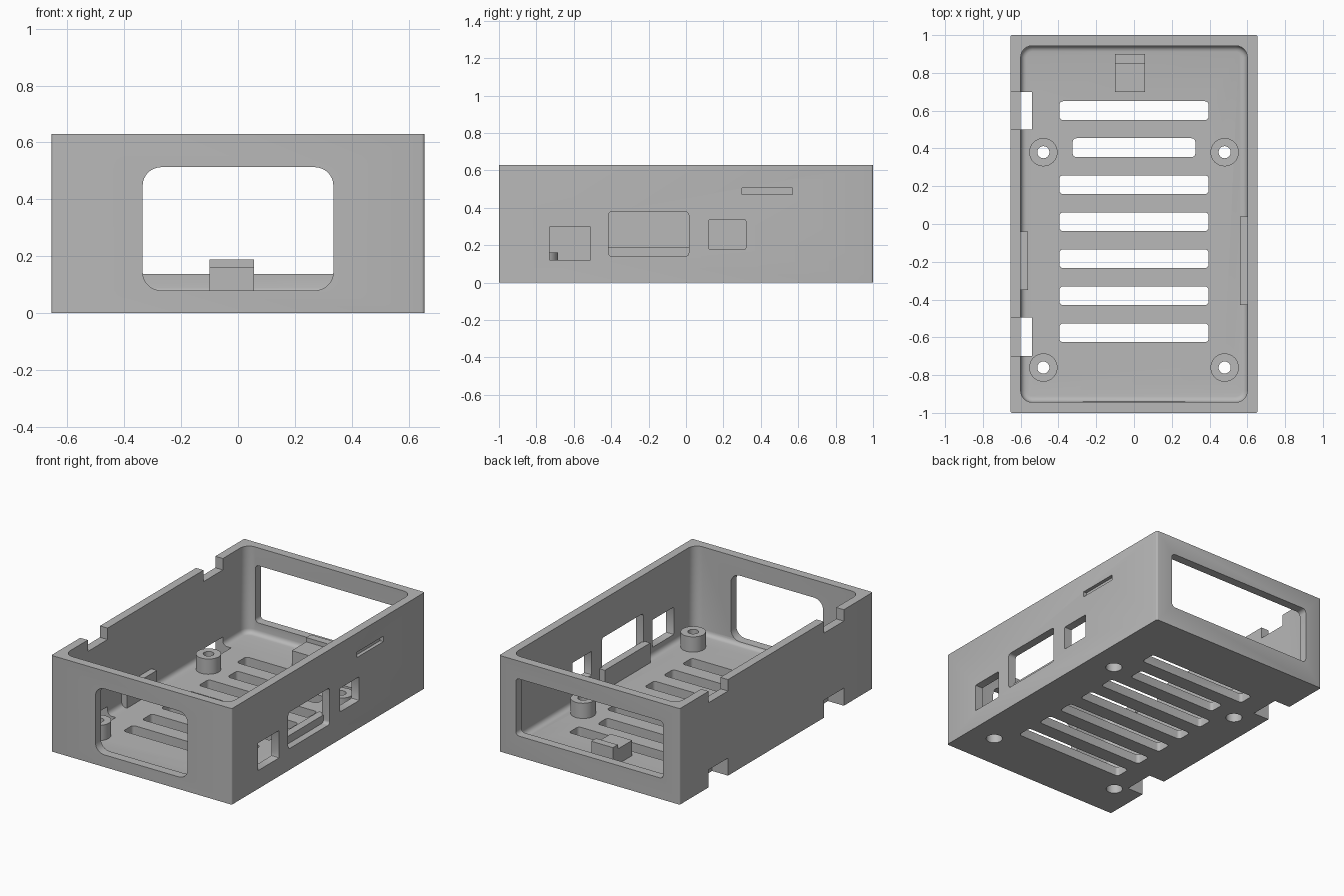
import bpy, bmesh, math
from mathutils import Vector

cube = bpy.data.objects.get("Cube")
if cube:
    bpy.data.objects.remove(cube, do_unlink=True)

grey = bpy.data.materials.new("plain_grey")
grey.use_nodes = True
grey.diffuse_color = (0.48, 0.48, 0.48, 1)
grey.node_tree.nodes["Principled BSDF"].inputs["Base Color"].default_value = (0.48, 0.48, 0.48, 1)


def add_box(bm, x, y, z, axis=2, radius=0.0, segments=5):
    """Box from ranges, with the edges along one axis rounded."""
    part = bmesh.new()
    bmesh.ops.create_cube(part, size=1)
    for v in part.verts:
        v.co = Vector([r[0] if c < 0 else r[1] for c, r in zip(v.co, (x, y, z))])
    if radius:
        edges = [e for e in part.edges
                 if abs((e.verts[0].co - e.verts[1].co).normalized()[axis]) > 0.9]
        bmesh.ops.bevel(part, geom=edges, offset=radius, segments=segments,
                        profile=0.5, affect='EDGES')
    mesh = bpy.data.meshes.new("temp")
    part.to_mesh(mesh)
    part.free()
    bm.from_mesh(mesh)
    bpy.data.meshes.remove(mesh)


def make(name, bm):
    bmesh.ops.recalc_face_normals(bm, faces=bm.faces[:])
    mesh = bpy.data.meshes.new(name)
    bm.to_mesh(mesh)
    bm.free()
    mesh.materials.append(grey)
    obj = bpy.data.objects.new(name, mesh)
    bpy.context.collection.objects.link(obj)
    return obj


def activate(obj):
    bpy.ops.object.select_all(action='DESELECT')
    obj.select_set(True)
    bpy.context.view_layer.objects.active = obj


def cut(target, cutter):
    cutter.hide_render = True
    mod = target.modifiers.new("cut", 'BOOLEAN')
    mod.operation = 'DIFFERENCE'
    mod.solver = 'EXACT'
    mod.object = cutter
    activate(target)
    bpy.ops.object.modifier_apply(modifier=mod.name)
    bpy.data.objects.remove(cutter, do_unlink=True)


def smooth(obj):
    activate(obj)
    bpy.ops.object.shade_smooth_by_angle(angle=math.radians(35))


FLOOR = 0.06
POSTS = [(sx * 0.48, y) for sx in (-1, 1) for y in (0.38, -0.76)]

# Outer tray
bm = bmesh.new()
add_box(bm, (-0.655, 0.655), (-1, 1), (0, 0.63), 2, 0.01, 3)
tray = make("tray", bm)

# Hollow with rounded corners and a fillet around the floor
bm = bmesh.new()
add_box(bm, (-0.6, 0.6), (-0.943, 0.943), (FLOOR, 0.8), 2, 0.06, 6)
rim = [e for e in bm.edges if all(v.co.z < FLOOR + 0.001 for v in e.verts)]
bmesh.ops.bevel(bm, geom=rim, offset=0.03, segments=4, profile=0.5, affect='EDGES')
cut(tray, make("hollow_cutter", bm))

bm = bmesh.new()
# Vent slots
for i in range(7):
    y = 0.6 - i * 0.196
    w = 0.325 if i == 1 else 0.395
    add_box(bm, (-w, w), (y - 0.05, y + 0.05), (-0.1, 0.12), 2, 0.02, 4)
# End windows
add_box(bm, (-0.335, 0.335), (-1.1, -0.9), (0.08, 0.513), 1, 0.065, 8)
add_box(bm, (-0.535, 0.535), (0.9, 1.1), (0.138, 0.513), 1, 0.025)
# Side ports
add_box(bm, (0.57, 0.8), (-0.73, -0.51), (0.12, 0.3), 0, 0.006, 2)
add_box(bm, (0.57, 0.8), (-0.415, 0.015), (0.14, 0.38), 0, 0.02)
add_box(bm, (0.57, 0.8), (0.12, 0.32), (0.18, 0.335), 0, 0.006, 2)
# Shallow side groove
add_box(bm, (0.632, 0.8), (0.3, 0.57), (0.47, 0.505))
# Upper and lower notches on the opposite wall
for y in ((0.5, 0.7), (-0.7, -0.495)):
    add_box(bm, (-0.8, -0.54), y, (-0.1, 0.115))
    add_box(bm, (-0.8, -0.55), y, (0.555, 0.8))
# Screw recesses
for x, y in POSTS:
    new = bmesh.ops.create_cone(bm, cap_ends=True, segments=32, radius1=0.05,
                                radius2=0.05, depth=0.2)["verts"]
    bmesh.ops.translate(bm, verts=new, vec=(x, y, 0))
cut(tray, make("opening_cutter", bm))
smooth(tray)

# Hollow screw posts turned from a closed profile
profile = [(0.075, 0.05), (0.075, 0.16), (0.032, 0.16),
           (0.032, 0.1), (0.05, 0.1), (0.05, 0.05)]
for n, (px, py) in enumerate(POSTS):
    bm = bmesh.new()
    rings = []
    for k in range(32):
        a = math.tau * k / 32
        rings.append([bm.verts.new((px + r * math.cos(a), py + r * math.sin(a), z))
                      for r, z in profile])
    for k in range(32):
        a, b = rings[k], rings[(k + 1) % 32]
        for j in range(len(profile)):
            m = (j + 1) % len(profile)
            bm.faces.new((a[j], b[j], b[m], a[m]))
    smooth(make(f"screw_post_{n + 1}", bm))

# Support ledges along the side walls
for name, x, y in (("right_ledge", (-0.61, -0.56), (-0.35, -0.04)),
                   ("left_ledge", (0.56, 0.61), (-0.43, 0.04))):
    bm = bmesh.new()
    add_box(bm, x, y, (0.05, 0.19))
    make(name, bm)

# Stepped board stop near the back
bm = bmesh.new()
step = [(0.7, 0.05), (0.9, 0.05), (0.9, 0.188), (0.85, 0.188), (0.85, 0.16), (0.7, 0.16)]
face = bm.faces.new([bm.verts.new((-0.1, y, z)) for y, z in step])
ext = bmesh.ops.extrude_face_region(bm, geom=[face])["geom"]
bmesh.ops.translate(bm, verts=[v for v in ext if isinstance(v, bmesh.types.BMVert)],
                    vec=(0.157, 0, 0))
make("board_stop", bm)
